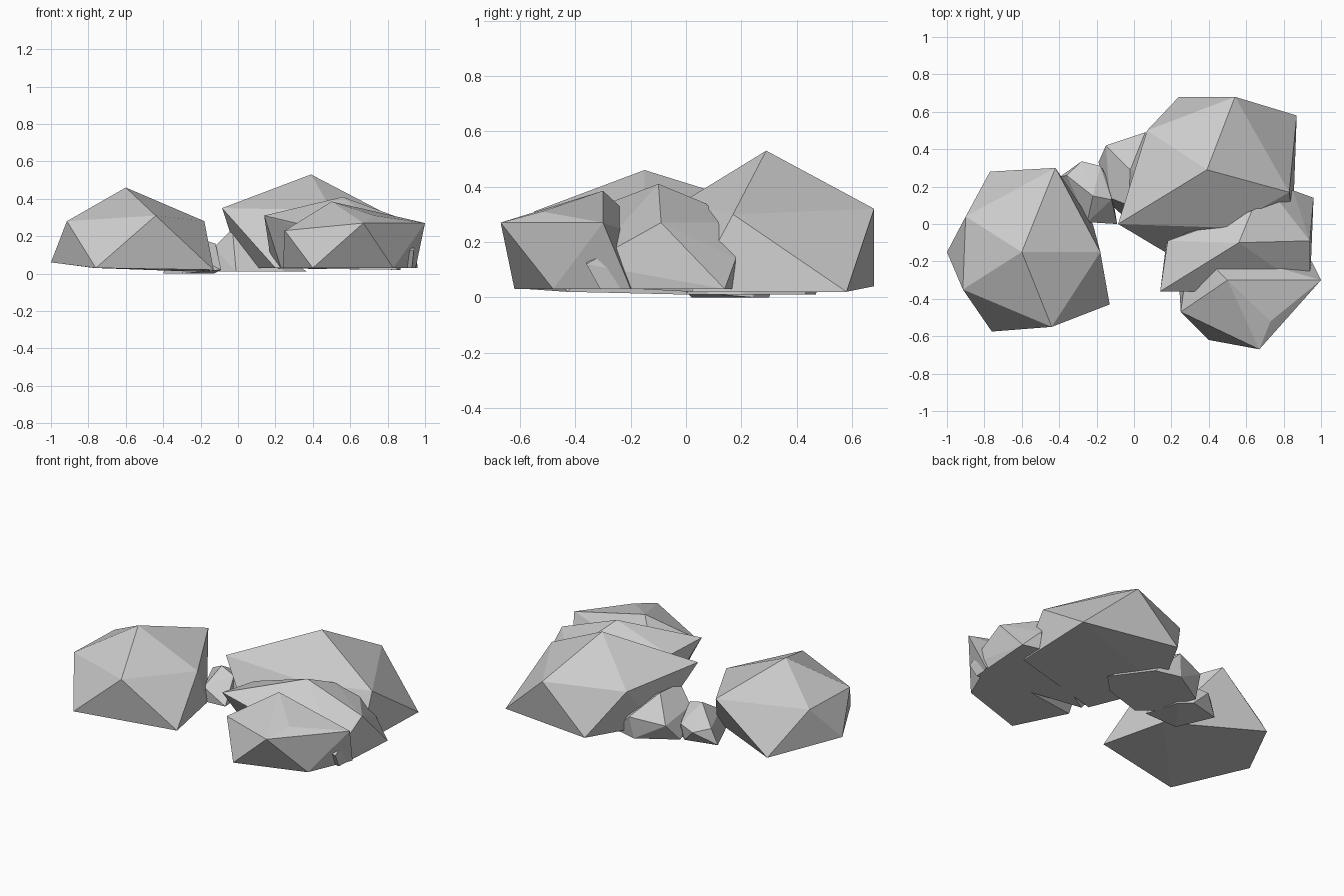
import bpy, bmesh


def rock(name, pts):
    """Faceted boulder: convex hull around a few corner points."""
    bm = bmesh.new()
    for p in pts:
        bm.verts.new(p)
    res = bmesh.ops.convex_hull(bm, input=bm.verts[:])
    loose = [v for v in bm.verts if not v.link_faces]
    bmesh.ops.delete(bm, geom=loose, context='VERTS')
    bmesh.ops.recalc_face_normals(bm, faces=bm.faces[:])
    me = bpy.data.meshes.new(name)
    bm.to_mesh(me)
    bm.free()
    ob = bpy.data.objects.new(name, me)
    bpy.context.collection.objects.link(ob)
    return ob


# Left boulder: peak, upper ring, lower ring
rock("left_boulder", [
    (-.6, -.15, .46),
    (-.18, -.15, .28), (-.44, -.55, .31), (-.915, -.35, .28), (-.9, .04, .28), (-.42, .3, .32),
    (-.13, -.43, .02), (-.76, -.575, .03), (-1, -.15, .06), (-.77, .28, .03), (-.22, .0, .01)])

# Large boulder at the back right
rock("back_boulder", [
    (.39, .29, .53),
    (-.085, 0, .35), (.07, .5, .31), (.54, .68, .32), (.83, .17, .30), (.5, -.02, .34),
    (.20, -.17, .03), (.87, .58, .02), (.24, .68, .04), (.02, .27, .03), (.85, .02, .02)])

# Front right boulder
rock("front_boulder", [
    (.5, -.3, .385), (.73, -.52, .31),
    (.67, -.67, .27), (1, -.3, .27), (.25, -.47, .23), (.3, -.1, .2),
    (.40, -.62, .03), (.83, -.48, .03), (.95, -.2, .03), (.24, -.3, .03)])

# Slab leaning through the front boulder
rock("leaning_boulder", [
    (.56, -.1, .41), (.14, -.36, .31), (.18, -.09, .29), (.63, .07, .34),
    (.76, .14, .27), (.85, .18, .14), (.94, -.09, .27), (.94, -.36, .12),
    (.93, -.31, .03), (.96, .14, .03), (.84, .17, .03),
    (.17, -.12, .11), (.23, -.2, .03)])

# Small rocks filling the gap
rock("middle_rock", [
    (-.15, .42, .12), (.06, .49, .15), (.04, .47, .01), (-.19, .33, .01),
    (-.13, .14, .14), (-.02, .29, .25), (-.03, .1, .24), (-.01, 0, .01),
    (.25, .08, .01), (.37, .2, .01), (-.12, .1, .01), (.2, .43, .01)])
rock("small_rock", [
    (-.28, .335, .08), (-.4, .25, .0), (-.36, .26, .1), (-.18, .31, .1),
    (-.13, .22, .1), (-.22, .15, .19), (-.12, .13, .16), (-.25, .01, .1),
    (-.09, 0, .02), (-.13, .24, 0), (-.2, .3, 0), (-.3, .02, 0)])
